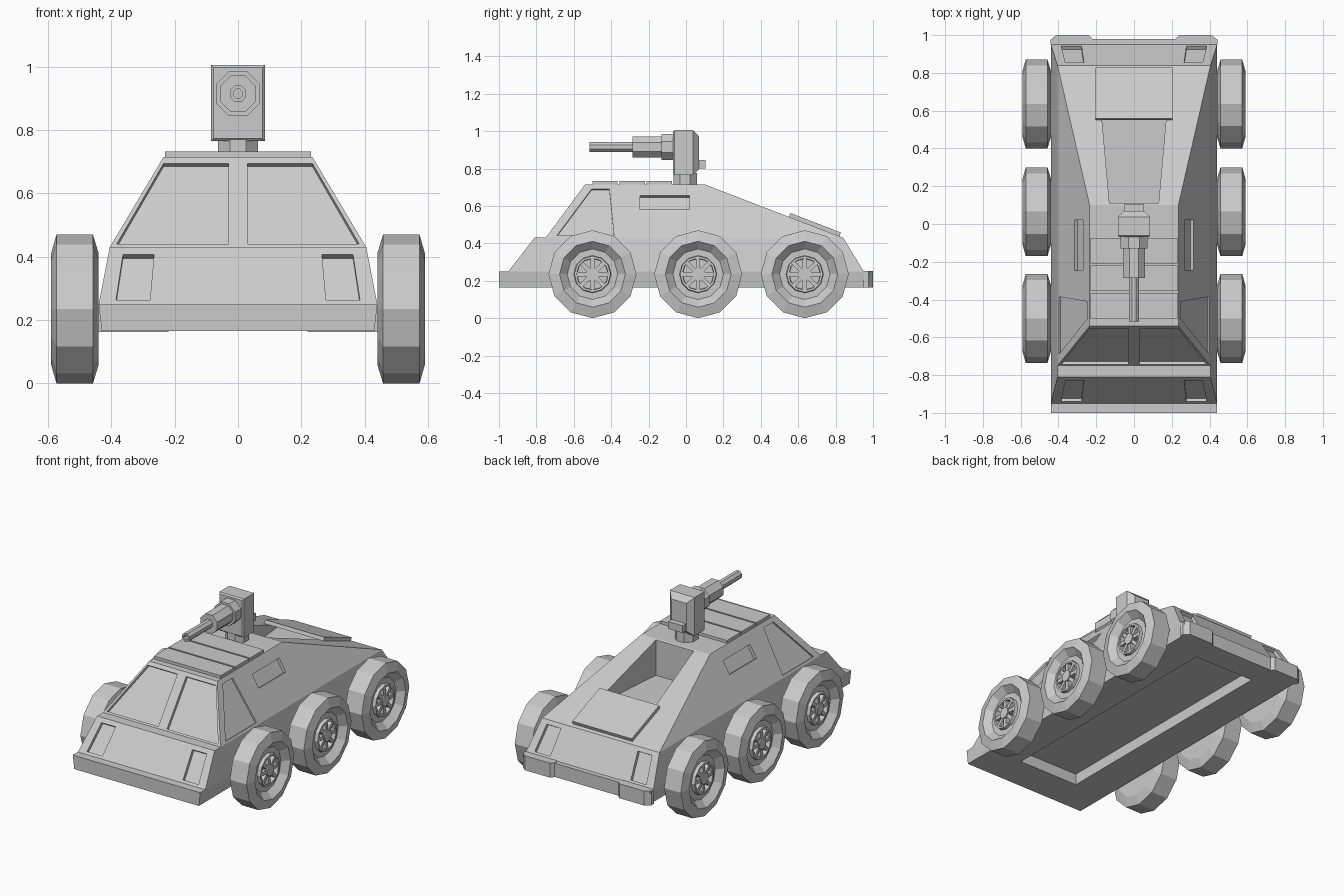
import bpy
import bmesh
from math import cos, sin, pi
from mathutils import Vector, Matrix

if "Cube" in bpy.data.objects:
    bpy.data.objects.remove(bpy.data.objects["Cube"])

grey = bpy.data.materials.new("light_grey")
grey.use_nodes = True
grey.diffuse_color = (0.6, 0.6, 0.6, 1)
grey.node_tree.nodes["Principled BSDF"].inputs["Base Color"].default_value = (0.6, 0.6, 0.6, 1)


def finish(bm, name):
    bmesh.ops.recalc_face_normals(bm, faces=bm.faces)
    mesh = bpy.data.meshes.new(name)
    bm.to_mesh(mesh)
    bm.free()
    mesh.materials.append(grey)
    ob = bpy.data.objects.new(name, mesh)
    bpy.context.collection.objects.link(ob)
    return ob


def prism(bm, points, vec):
    """Closed solid from a flat polygon swept along vec."""
    a = [bm.verts.new(p) for p in points]
    b = [bm.verts.new(Vector(p) + Vector(vec)) for p in points]
    bm.faces.new(a)
    bm.faces.new(b[::-1])
    for i in range(len(a)):
        j = (i + 1) % len(a)
        bm.faces.new((a[i], b[i], b[j], a[j]))


def box(bm, lo, hi):
    pts = [(lo[0], lo[1], lo[2]), (hi[0], lo[1], lo[2]), (hi[0], hi[1], lo[2]), (lo[0], hi[1], lo[2])]
    prism(bm, pts, (0, 0, hi[2] - lo[2]))


def lathe(bm, profile, sides, place, turn=0.0):
    """Rings of (along, radius), put in space by place(along, u, v), capped at both ends."""
    rings = []
    for along, r in profile:
        angles = [turn + 2 * pi * k / sides for k in range(sides)]
        rings.append([bm.verts.new(place(along, r * cos(t), r * sin(t))) for t in angles])
    for p, q in zip(rings, rings[1:]):
        for k in range(sides):
            j = (k + 1) % sides
            bm.faces.new((p[k], p[j], q[j], q[k]))
    bm.faces.new(rings[0])
    bm.faces.new(rings[-1])


def lerp_at(t, table):
    for (t0, v0), (t1, v1) in zip(table, table[1:]):
        if t <= t1:
            break
    return v0 + (v1 - v0) * (t - t0) / (t1 - t0)


def half_width(z):
    return lerp_at(z, [(0.165, 0.43), (0.25, 0.44), (0.43, 0.405), (0.715, 0.235)])


# Hull: side profile as (y, z), its half width following the height
outline = [(-1, 0.165), (-1, 0.25), (-0.95, 0.25), (-0.81, 0.43), (-0.75, 0.43), (-0.54, 0.715),
           (0.10, 0.715), (0.84, 0.43), (0.95, 0.25), (0.98, 0.25), (0.98, 0.165)]
bm = bmesh.new()
flanks = [[bm.verts.new((s * half_width(z), y, z)) for y, z in outline] for s in (1, -1)]
for side in flanks:
    for ids in ((0, 1, 2, 8, 9, 10), (2, 3, 4, 7, 8), (4, 5, 6, 7)):
        bm.faces.new([side[i] for i in ids])
for i in range(len(outline)):
    j = (i + 1) % len(outline)
    bm.faces.new((flanks[0][i], flanks[0][j], flanks[1][j], flanks[1][i]))
hull = finish(bm, "hull")

# Cutters for windows, lamps, side ports, rear bed and belly recess
cut = bmesh.new()


def recess(points, depth):
    p = [Vector(v) for v in points]
    n = (p[1] - p[0]).cross(p[2] - p[0]).normalized()
    if n.z < 0:
        n = -n
    prism(cut, [v + n * 0.02 for v in p], -n * (0.02 + depth))


def on_face(points, a, b):
    """Points (x, z) laid on the sloping face between outline points a and b."""
    (y0, z0), (y1, z1) = outline[a], outline[b]
    return [(x, y0 + (y1 - y0) * (z - z0) / (z1 - z0), z) for x, z in points]


for s in (1, -1):
    pane = [(0.03, 0.44), (0.03, 0.695), (0.235, 0.695), (0.383, 0.44)]
    lamp = [(0.265, 0.407), (0.363, 0.407), (0.385, 0.264), (0.278, 0.264)]
    recess(on_face([(s * x, z) for x, z in pane], 4, 5), 0.018)
    recess(on_face([(s * x, z) for x, z in lamp], 2, 3), 0.02)
    recess(on_face([(s * x, z) for x, z in lamp], 7, 8), 0.02)
    side_window = [(-0.69, 0.442), (-0.505, 0.69), (-0.41, 0.69), (-0.385, 0.442)]
    side_port = [(-0.245, 0.58), (-0.245, 0.655), (0.02, 0.655), (0.02, 0.58)]
    for shape, depth in ((side_window, 0.01), (side_port, 0.02)):
        recess([(s * half_width(z), y, z) for y, z in shape], depth)
prism(cut, [(-0.13, 0.11, 0.49), (0.13, 0.11, 0.49), (0.18, 0.67, 0.49), (-0.18, 0.67, 0.49)], (0, 0, 0.4))
box(cut, (-0.21, -0.78, 0.1), (0.21, 0.82, 0.235))
cutter = finish(cut, "cutter")
cutter.hide_render = True
mod = hull.modifiers.new("cuts", "BOOLEAN")
mod.operation = "DIFFERENCE"
mod.solver = "EXACT"
mod.object = cutter
bpy.context.view_layer.objects.active = hull
bpy.ops.object.modifier_apply(modifier=mod.name)
bpy.data.objects.remove(cutter)

# Rear bumper blocks
for s, name in ((1, "rear_bumper_left"), (-1, "rear_bumper_right")):
    bm = bmesh.new()
    plan = [(0.22, 0.95), (0.22, 0.98), (0.24, 1.0), (0.41, 1.0), (0.443, 0.975), (0.443, 0.95)]
    prism(bm, [(s * x, y, 0.163) for x, y in plan], (0, 0, 0.09))
    finish(bm, name)

# Roof panels
for i, (y0, y1) in enumerate(((-0.5, -0.365), (-0.355, -0.22), (-0.21, -0.075))):
    bm = bmesh.new()
    box(bm, (-0.23, y0, 0.71), (0.23, y1, 0.733))
    finish(bm, f"roof_panel_{i + 1}")

# Hatch lying on the rear slope
bm = bmesh.new()
(y0, z0), (y1, z1) = outline[6], outline[7]
slope = (z1 - z0) / (y1 - y0)
corners = [(x, y, z0 + slope * (y - y0)) for x, y in
           ((-0.205, 0.55), (0.205, 0.55), (0.205, 0.82), (-0.205, 0.82))]
prism(bm, corners, Vector((0, -slope, 1)).normalized() * 0.022)
finish(bm, "rear_hatch")

# Turret neck, head and rear knob
bm = bmesh.new()
lathe(bm, [(0.70, 0.068), (0.775, 0.068)], 8, lambda a, u, v: (u, v - 0.005, a), pi / 8)
finish(bm, "turret_neck")

bm = bmesh.new()
box(bm, (-0.085, -0.07, 0.765), (0.085, 0.07, 1.005))
back = [e for e in bm.edges if all(v.co.y > 0 for v in e.verts)]
bmesh.ops.bevel(bm, geom=back, offset=0.033, segments=1, affect="EDGES")
front = [e for e in bm.edges if all(v.co.y < -0.06 for v in e.verts)]
bmesh.ops.bevel(bm, geom=front, offset=0.008, segments=1, affect="EDGES")
finish(bm, "turret_head")

bm = bmesh.new()
box(bm, (-0.05, 0.06, 0.80), (0.05, 0.105, 0.845))
finish(bm, "turret_knob")

# Gun: stepped octagonal barrel with a bore
bm = bmesh.new()
lathe(bm, [(-0.06, 0.076), (-0.13, 0.076), (-0.13, 0.062), (-0.287, 0.062), (-0.287, 0.028),
           (-0.515, 0.028), (-0.515, 0.016), (-0.47, 0.016)],
      8, lambda a, u, v: (u, a, v + 0.915), pi / 8)
finish(bm, "gun_barrel")

# Wheels: tyre with dished rim, spokes and hub cap, one shared mesh
bm = bmesh.new()
along_x = lambda a, u, v: (a, v, u)
lathe(bm, [(0.44, 0.176), (0.458, 0.235), (0.573, 0.235), (0.59, 0.176), (0.552, 0.135), (0.552, 0.1),
           (0.572, 0.097), (0.572, 0.085), (0.54, 0.083)], 12, along_x)
lathe(bm, [(0.535, 0.036), (0.576, 0.036)], 8, along_x, pi / 8)
for k in range(8):
    spoke = bmesh.new()
    box(spoke, (0.535, -0.011, 0.03), (0.568, 0.011, 0.087))
    spoke.transform(Matrix.Rotation(k * pi / 4, 4, "X"))
    temp = bpy.data.meshes.new("spoke")
    spoke.to_mesh(temp)
    spoke.free()
    bm.from_mesh(temp)
    bpy.data.meshes.remove(temp)
first = finish(bm, "wheel_left_front")
for side, turn in (("left", 0), ("right", pi)):
    for row, y in (("front", -0.5), ("middle", 0.065), ("rear", 0.635)):
        wheel = first
        if (side, row) != ("left", "front"):
            wheel = bpy.data.objects.new(f"wheel_{side}_{row}", first.data)
            bpy.context.collection.objects.link(wheel)
        wheel.location = (0, y, 0.235)
        wheel.rotation_euler = (0, 0, turn)
